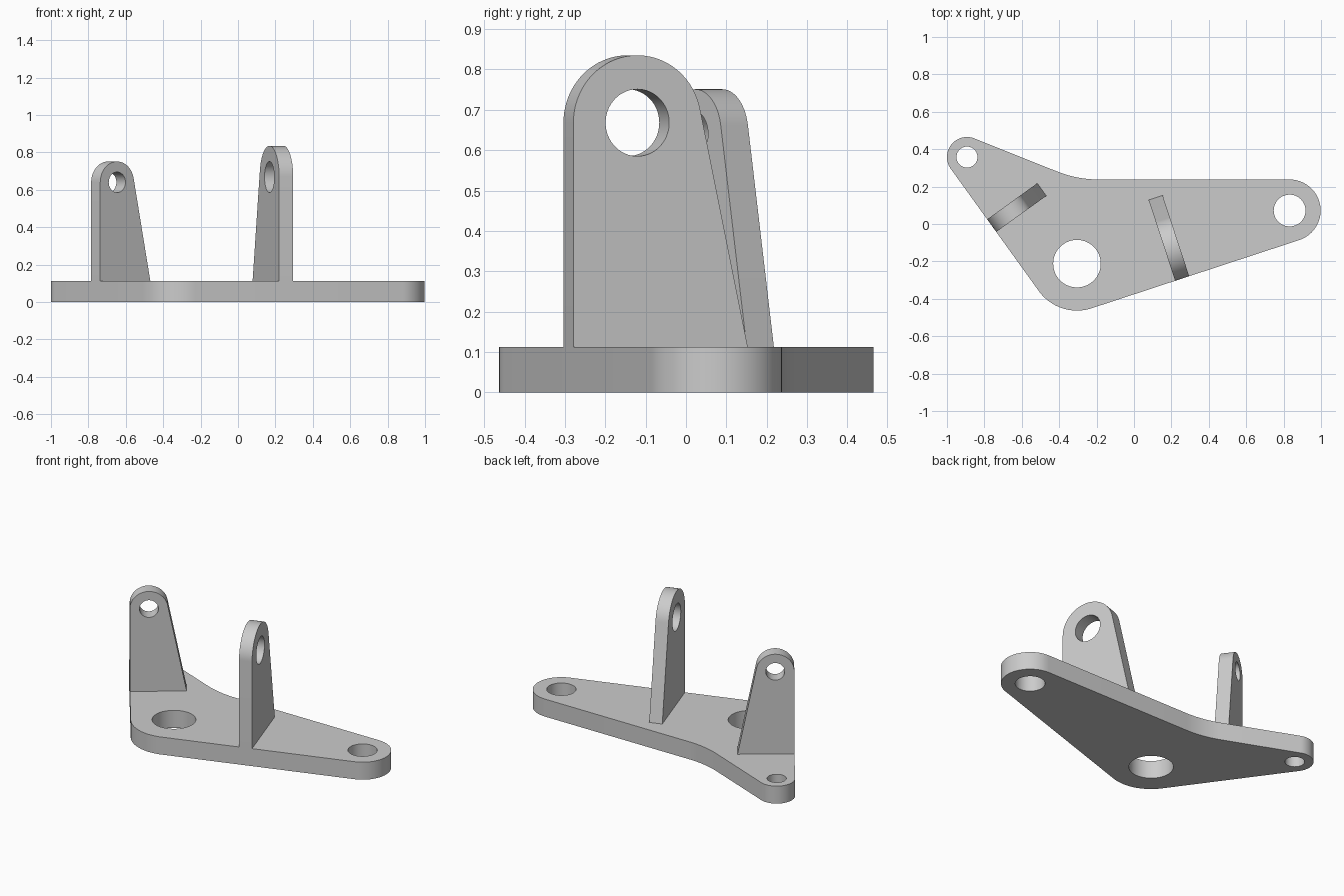
import bpy, bmesh
from math import sin, cos, pi, acos, asin, atan2, hypot, tan
from mathutils import Matrix, Vector

if "Cube" in bpy.data.objects:
    bpy.data.objects.remove(bpy.data.objects["Cube"])

PLATE_T = 0.112


def arc(cx, cy, r, a0, a1, n=24):
    return [(cx + r * cos(a0 + (a1 - a0) * i / n),
             cy + r * sin(a0 + (a1 - a0) * i / n)) for i in range(n + 1)]


def solid(name, outline, holes, depth, matrix=Matrix()):
    """Extrude a flat outline with round holes into a solid."""
    bm = bmesh.new()
    loops = [outline] + [arc(x, y, r, 0, 2 * pi, 64)[:-1] for x, y, r in holes]
    for pts in loops:
        vs = [bm.verts.new((x, y, 0)) for x, y in pts]
        for i, v in enumerate(vs):
            bm.edges.new((vs[i - 1], v))
    bmesh.ops.triangle_fill(bm, edges=bm.edges[:], use_beauty=True)
    ext = bmesh.ops.extrude_face_region(bm, geom=bm.faces[:], use_keep_orig=True)
    top = [g for g in ext["geom"] if isinstance(g, bmesh.types.BMVert)]
    bmesh.ops.translate(bm, verts=top, vec=(0, 0, depth))
    bmesh.ops.recalc_face_normals(bm, faces=bm.faces[:])
    bm.transform(matrix)
    me = bpy.data.meshes.new(name)
    bm.to_mesh(me)
    bm.free()
    ob = bpy.data.objects.new(name, me)
    bpy.context.collection.objects.link(ob)
    bpy.ops.object.select_all(action='DESELECT')
    ob.select_set(True)
    bpy.context.view_layer.objects.active = ob
    bpy.ops.object.shade_smooth_by_angle(angle=0.5)
    return ob


def tangent_dir(p, q):
    """Heading of the right-hand tangent line going from circle p to circle q."""
    dx, dy = q[0] - p[0], q[1] - p[1]
    return atan2(dy, dx) + asin((p[2] - q[2]) / hypot(dx, dy))


# Base plate: three rounded corners (x, y, radius), one concave blend
A, B, C = (-0.893, 0.358, 0.107), (-0.305, -0.212, 0.251), (0.832, 0.072, 0.166)
ab, bc = tangent_dir(A, B), tangent_dir(B, C)
top_y = C[1] + C[2]
slope = -0.38                       # heading of the sloping back edge
na = pi / 2 + slope
ax, ay = A[0] + A[2] * cos(na), A[1] + A[2] * sin(na)
corner_x = ax + (top_y - ay) / tan(slope)
cut = 0.115
R = cut / tan(-slope / 2)
outline = (arc(*A, na, ab - pi / 2 + 2 * pi)
           + arc(*B, ab - pi / 2, bc - pi / 2)
           + arc(*C, bc - pi / 2, pi / 2)
           + arc(corner_x + cut, top_y + R, R, -pi / 2, -pi / 2 + slope, 12))
solid("base_plate", outline,
      [(A[0], A[1], 0.056), (B[0], B[1], 0.127), (C[0], C[1], 0.085)], PLATE_T)


def lug(name, circle, heading, x, length, r, hole, hole_z, thick):
    """Upright lug flush with the plate edge that leaves the given circle."""
    # foot corner on the plate edge
    px = circle[0] + circle[2] * sin(heading)
    py = circle[1] - circle[2] * cos(heading)
    y = py + (x - px) * tan(heading)
    # profile: upright outer edge, round top, sloping inner edge
    h = hole_z - PLATE_T
    phi = acos(r / hypot(length - r, h)) - atan2(h, length - r)
    prof = [(0, 0), (length, 0)] + arc(r, h, r, phi, pi, 40)
    u = Vector((-sin(heading), cos(heading), 0))
    z = Vector((0, 0, 1))
    m = Matrix((u, z, u.cross(z))).transposed().to_4x4()
    m.translation = (x, y, PLATE_T)
    solid(name, prof, [(r, h, hole)], thick, m)


lug("large_lug", B, bc, 0.22, 0.455, 0.167, 0.083, 0.668, 0.079)
lug("small_lug", A, ab, -0.785, 0.33, 0.111, 0.055, 0.64, 0.083)
